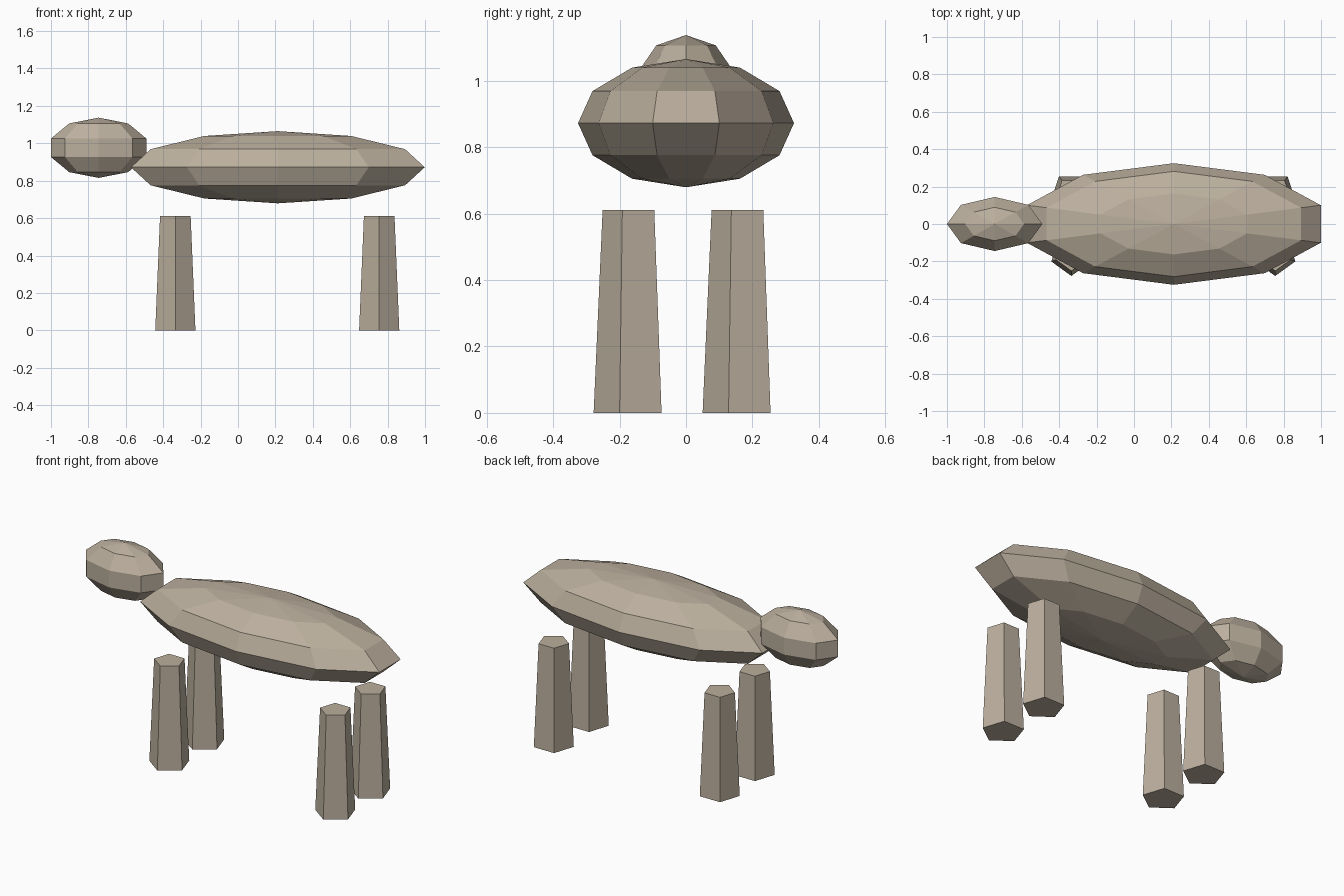
import bpy
import math

cube = bpy.data.objects.get("Cube")
if cube:
    bpy.data.objects.remove(cube, do_unlink=True)

# Single stone-like colour
tan = bpy.data.materials.new("warm tan")
tan.use_nodes = True
tan.diffuse_color = (0.50, 0.43, 0.34, 1)
tan.node_tree.nodes["Principled BSDF"].inputs["Base Color"].default_value = tan.diffuse_color


def finish(name):
    obj = bpy.context.object
    obj.name = name
    obj.data.materials.append(tan)
    bpy.ops.object.transform_apply(location=False, rotation=True, scale=True)
    bpy.ops.object.shade_flat()


def ellipsoid(name, segments, rings, centre, radii):
    bpy.ops.mesh.primitive_uv_sphere_add(
        segments=segments, ring_count=rings, radius=1, location=centre)
    bpy.context.object.scale = radii
    finish(name)


# Body and head: faceted ellipsoids
ellipsoid("body", 10, 6, (0.213, 0, 0.872), (0.826, 0.325, 0.193))
ellipsoid("head", 8, 5, (-0.745, 0, 0.976), (0.268, 0.152, 0.161))

# Four tapered five-sided legs, each with a corner towards the front
height = 0.61
for x, side in ((-0.335, "right"), (0.755, "left")):
    for y, end in ((-0.165, "front"), (0.163, "back")):
        bpy.ops.mesh.primitive_cone_add(
            vertices=5, radius1=0.113, radius2=0.086, depth=height,
            location=(x, y, height / 2), rotation=(0, 0, math.pi))
        finish(f"{end}_{side}_leg")
